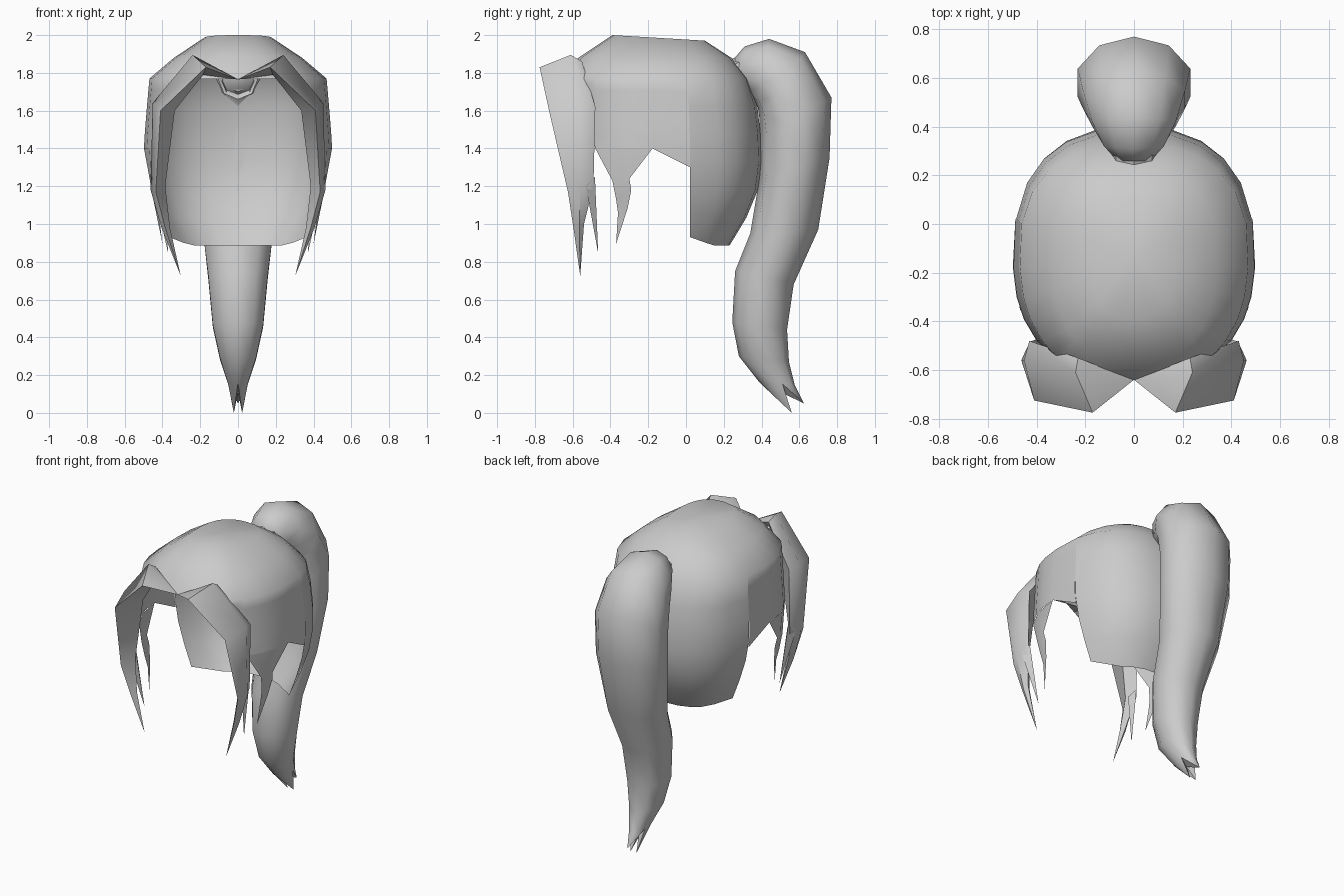
import bpy, bmesh, math
from mathutils import Vector

if "Cube" in bpy.data.objects:
    bpy.data.objects.remove(bpy.data.objects["Cube"])

hair = bpy.data.materials.new("grey_hair")
hair.diffuse_color = (0.6, 0.6, 0.6, 1)
hair.use_nodes = True
hair.node_tree.nodes["Principled BSDF"].inputs["Base Color"].default_value = hair.diffuse_color


def finish(name, bm, mirror=False, angle=60):
    bmesh.ops.remove_doubles(bm, verts=bm.verts, dist=0.002)
    bmesh.ops.recalc_face_normals(bm, faces=bm.faces)
    me = bpy.data.meshes.new(name)
    bm.to_mesh(me)
    bm.free()
    ob = bpy.data.objects.new(name, me)
    bpy.context.collection.objects.link(ob)
    me.materials.append(hair)
    bpy.context.view_layer.objects.active = ob
    ob.select_set(True)
    if mirror:
        m = ob.modifiers.new("mirror", 'MIRROR')
        m.merge_threshold = 0.003
    bpy.ops.object.shade_smooth_by_angle(angle=math.radians(angle))
    ob.select_set(False)
    return ob


def grid(bm, rows, closed=False):
    """Skin neighbouring rows of points with quads."""
    vs = [[bm.verts.new(p) for p in r] for r in rows]
    n = len(rows[0])
    for a, b in zip(vs, vs[1:]):
        for i in range(n if closed else n - 1):
            j = (i + 1) % n
            bm.faces.new((a[i], a[j], b[j], b[i]))
    return vs


def spike(bm, base, tip):
    """Cone of triangles from a loop of points to a tip."""
    vs = [bm.verts.new(p) for p in base]
    t = bm.verts.new(tip)
    for i in range(len(vs)):
        bm.faces.new((vs[i], vs[(i + 1) % len(vs)], t))


# Cap: height, half width, centre y, reach to back, reach to front
RINGS = [(1.985, .18, -.12, .22, .27), (1.88, .34, -.12, .36, .45),
         (1.77, .47, -.12, .45, .52), (1.60, .485, -.12, .505, .52),
         (1.41, .50, -.12, .52, .52), (1.28, .485, -.12, .52, .52),
         (1.15, .455, -.11, .485, .52), (.93, .37, -.07, .34, .52),
         (.885, .30, -.07, .30, .52)]


def cap_point(deg, z):
    for a, b in zip(RINGS, RINGS[1:]):
        if z >= b[0] - 1e-6:
            f = (a[0] - z) / (a[0] - b[0])
            _, w, yc, back, front = [p + (q - p) * f for p, q in zip(a, b)]
            break
    s, c = abs(math.sin(math.radians(deg))), math.cos(math.radians(deg))
    x = w * s ** .83 if 0 < deg < 180 else 0
    y = yc + (back if c > 0 else -front) * abs(c) ** .83
    if z > 1.98:
        z = 1.985 - .06 * (y + .14)
    return (x, y, z)


def cap_column(deg, rim):
    zs = [1.985, 1.88] + [1.77 + (rim - 1.77) * k / 6 for k in range(7)]
    return [cap_point(deg, z) for z in zs]


back_rim = [(0, .885), (15, .885), (30, .885), (45, .885), (60, .9), (78, .93)]
front_rim = [(78, 1.30), (94, 1.40), (106, 1.40), (117, 1.40), (130, 1.40),
             (138, 1.6), (146, 1.768), (163, 1.766), (180, 1.765)]
bm = bmesh.new()
for rim in (back_rim, front_rim):
    grid(bm, [cap_column(d, z) for d, z in rim])
# flat crown
tops = [cap_point(d, 1.985) for d, _ in back_rim + front_rim[1:]]
centre = bm.verts.new((0, -.14, 1.985))
tv = [bm.verts.new(p) for p in tops]
for a, b in zip(tv, tv[1:]):
    bm.faces.new((a, b, centre))
bmesh.ops.dissolve_degenerate(bm, dist=0.001, edges=bm.edges)
finish("cap", bm, mirror=True)

# Flat pointed lock hanging from the cap edge at the temple
bm = bmesh.new()
grid(bm, [[cap_point(130, 1.40), cap_point(112, 1.40), cap_point(94, 1.40)],
          [(.445, -.39, 1.23), (.462, -.345, 1.235), (.468, -.30, 1.24)],
          [(.435, -.37, 1.13), (.45, -.33, 1.15), (.458, -.29, 1.18)],
          [(.42, -.36, 1.06), (.43, -.335, 1.07), (.438, -.31, 1.08)],
          [(.40, -.37, .895)] * 3])
bmesh.ops.dissolve_degenerate(bm, dist=0.001, edges=bm.edges)
finish("temple_lock", bm, mirror=True)

# Fringe: four-sided lock with points front, outer, back, inner
START = (0, -.64, 1.765)
FRINGE = [
    [(.17, -.775, 1.83), (.24, -.61, 1.895), (.23, -.55, 1.86), (.185, -.62, 1.79)],
    [(.41, -.725, 1.60), (.452, -.56, 1.64), (.43, -.48, 1.62), (.335, -.53, 1.60)],
    [(.435, -.625, 1.17), (.463, -.56, 1.18), (.43, -.49, 1.20), (.385, -.54, 1.20)],
    [(.385, -.596, .98), (.405, -.565, .98), (.39, -.54, 1.0), (.36, -.56, .98)]]
bm = bmesh.new()
spike(bm, FRINGE[0], START)
grid(bm, FRINGE, closed=True)
spike(bm, FRINGE[-1], (.303, -.56, .725))
finish("fringe", bm, mirror=True, angle=50)

# Thin second tip behind each fringe lock
bm = bmesh.new()
spike(bm, [(.45, -.53, 1.20), (.425, -.482, 1.25), (.39, -.52, 1.20)],
      (.37, -.465, .845))
finish("fringe_rear_tip", bm, mirror=True)

# Ponytail: front y, front z, back y, back z, half width
TAIL = [(.27, 1.70, .25, 1.87, .07), (.34, 1.68, .31, 1.94, .13),
        (.38, 1.62, .44, 1.98, .18), (.39, 1.55, .63, 1.91, .22),
        (.39, 1.45, .77, 1.67, .243), (.39, 1.25, .76, 1.35, .24),
        (.34, .95, .70, .97, .195), (.26, .75, .57, .68, .165),
        (.245, .48, .535, .44, .14), (.28, .30, .545, .27, .10),
        (.39, .16, .575, .15, .055)]
SIDES = 10
rows = []
for yf, zf, yb, zb, w in TAIL:
    row = []
    for i in range(SIDES):
        a = 2 * math.pi * i / SIDES
        t = (1 - math.cos(a)) / 2
        row.append((w * math.sin(a), yf + (yb - yf) * t, zf + (zb - zf) * t))
    rows.append(row)
bm = bmesh.new()
vs = grid(bm, rows, closed=True)
bm.faces.new(vs[0])
# three split ends
last = rows[-1]
mid = Vector((0, .50, .11))
for idx, tip in (((0, 1, 2, 3), (.022, .56, 0)), ((3, 4, 5, 6, 7), (0, .625, .05)),
                 ((7, 8, 9, 0), (-.022, .56, 0))):
    spike(bm, [last[i] for i in idx] + [mid], tip)
finish("ponytail", bm)

# Hair tie: short tilted band where the tail leaves the cap
rows = []
for y, z, r in ((.26, 1.755, .085), (.25, 1.765, .105), (.33, 1.79, .105), (.34, 1.79, .085)):
    rows.append([(r * math.sin(k * math.pi / 4), y - .25 * r * math.cos(k * math.pi / 4),
                  z + r * math.cos(k * math.pi / 4)) for k in range(8)])
bm = bmesh.new()
grid(bm, rows + rows[:1], closed=True)
finish("hair_tie", bm, angle=40)
